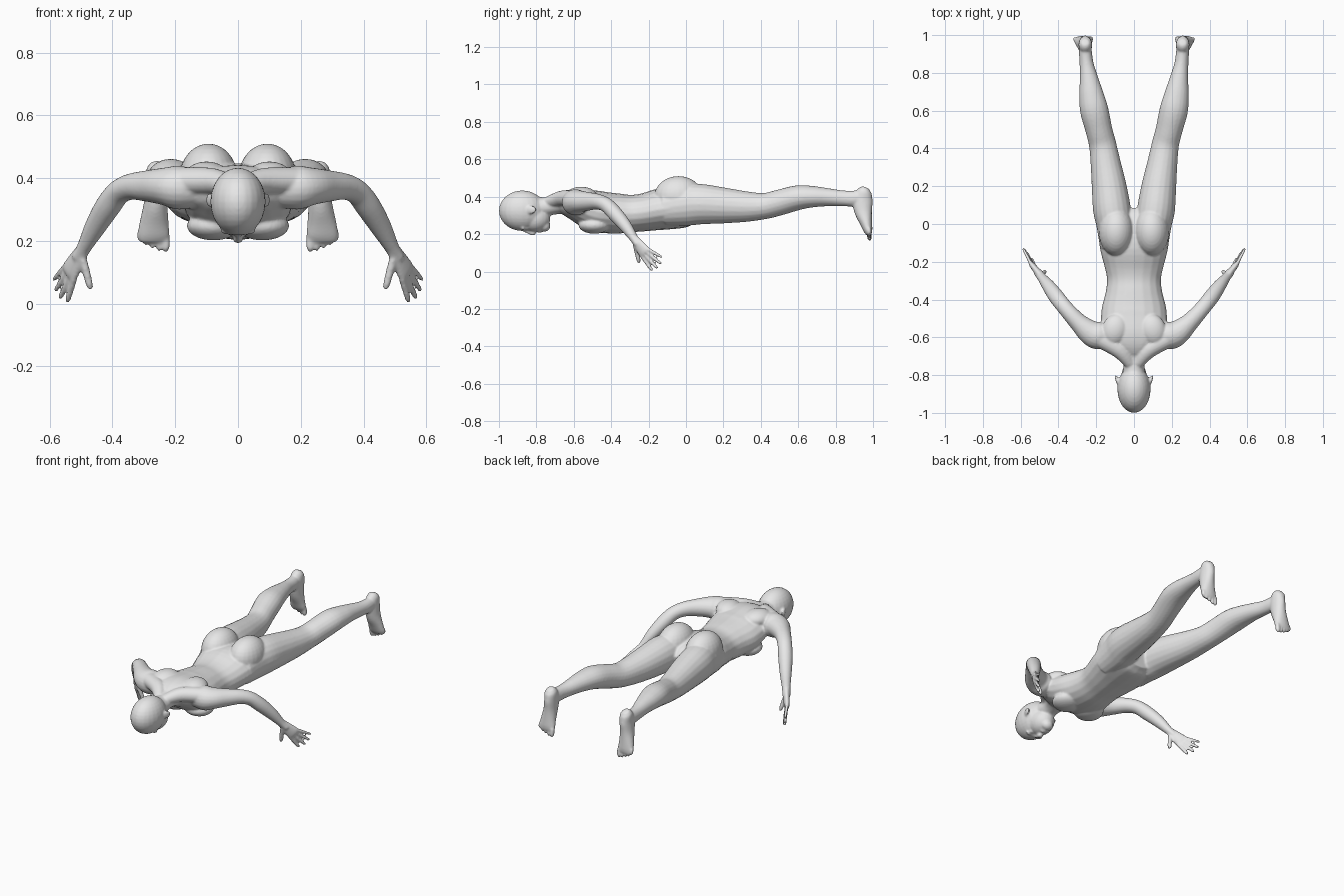
import bpy, bmesh, math
from mathutils import Vector, Matrix

grey = bpy.data.materials.new("plain_grey")
grey.diffuse_color = (0.8, 0.8, 0.8, 1)
bm = bmesh.new()
SIDES = 20


def spline(rows, steps=4):
    """Catmull-Rom interpolation of (x, y, z, half_width, half_depth) rows."""
    out = []
    n = len(rows)
    for i in range(n - 1):
        p = [rows[max(i - 1, 0)], rows[i], rows[i + 1], rows[min(i + 2, n - 1)]]
        for k in range(steps):
            t = k / steps
            out.append([0.5 * (2 * b + (c - a) * t + (2 * a - 5 * b + 4 * c - d) * t * t
                               + (3 * b - a - 3 * c + d) * t ** 3) for a, b, c, d in zip(*p)])
    out.append(list(rows[-1]))
    return out


def loft(rows, up=(0, 0, 1), s=1):
    """Closed tube of elliptical sections; s = -1 gives the mirrored side."""
    rows = spline(rows)
    pts = [Vector((r[0] * s, r[1], r[2])) for r in rows]
    up = Vector((up[0] * s, up[1], up[2]))
    rings = []
    for i, r in enumerate(rows):
        tan = (pts[min(i + 1, len(pts) - 1)] - pts[max(i - 1, 0)]).normalized()
        side = tan.cross(up).normalized()
        top = side.cross(tan)
        rings.append([bm.verts.new(pts[i] + side * r[3] * math.cos(a) + top * r[4] * math.sin(a))
                      for a in (2 * math.pi * k / SIDES for k in range(SIDES))])
    faces = [bm.faces.new(rings[0]), bm.faces.new(rings[-1])]
    for a, b in zip(rings, rings[1:]):
        for k in range(SIDES):
            j = (k + 1) % SIDES
            faces.append(bm.faces.new((a[k], a[j], b[j], b[k])))
    bmesh.ops.recalc_face_normals(bm, faces=faces)


def blob(center, radii, rot_z=0, s=1):
    """Ellipsoid mass."""
    m = (Matrix.Translation((center[0] * s, center[1], center[2]))
         @ Matrix.Rotation(rot_z * s, 4, 'Z') @ Matrix.Diagonal((*radii, 1)))
    bmesh.ops.create_uvsphere(bm, u_segments=24, v_segments=16, radius=1, matrix=m)


def finger(base, tip, r, up, s):
    """Tapered digit with a rounded end."""
    base, tip = Vector(base), Vector(tip)
    d = (tip - base).normalized()
    stations = [(base, r), (base.lerp(tip, 0.5), r), (tip - d * r, r * 0.85), (tip, r * 0.3)]
    loft([(*p, q, q) for p, q in stations], up, s)


# Torso, shoulders to hips
loft([(0, y, z, a, b) for y, z, a, b in (
    (-.69, .365, .06, .045), (-.64, .365, .15, .07), (-.58, .355, .175, .09),
    (-.50, .328, .175, .108), (-.44, .316, .17, .110), (-.36, .31, .15, .107),
    (-.29, .31, .143, .100), (-.22, .317, .158, .102), (-.12, .335, .182, .112),
    (-.03, .335, .185, .105), (.03, .33, .165, .09), (.07, .32, .09, .06))])

# Neck and head
loft([(0, -.84, .345, .055, .06), (0, -.76, .345, .056, .052),
      (0, -.71, .352, .060, .048), (0, -.66, .36, .09, .055), (0, -.60, .36, .11, .07)])
blob((0, -.875, .325), (.088, .125, .108))
blob((0, -.81, .285), (.068, .085, .073))
blob((0, -.757, .245), (.036, .032, .032))
# Nose and lips
loft([(0, -.865, .222, .008, .010), (0, -.84, .212, .010, .012),
      (0, -.818, .205, .017, .013), (0, -.808, .21, .010, .008)])
blob((0, -.787, .216), (.022, .006, .010))
blob((0, -.775, .217), (.019, .006, .010))

for s in (1, -1):
    # Ear, brow and eye
    blob((.088, -.83, .33), (.009, .033, .022), -.35, s)
    blob((.032, -.872, .232), (.024, .010, .012), 0, s)
    blob((.032, -.852, .232), (.015, .009, .009), 0, s)

    # Trapezius, shoulder blade, chest and buttock
    loft([(.02, -.74, .37, .03, .03), (.08, -.665, .39, .045, .042),
          (.19, -.60, .39, .05, .045)], s=s)
    blob((.10, -.56, .405), (.07, .085, .048), .3, s)
    blob((.078, -.49, .248), (.085, .085, .046), 0, s)
    blob((.094, -.04, .40), (.093, .13, .11), 0, s)

    # Arm
    loft([(.13, -.59, .365, .06, .06), (.19, -.59, .37, .074, .070),
          (.235, -.572, .374, .066, .060), (.29, -.525, .375, .050, .050),
          (.34, -.472, .373, .043, .042), (.38, -.425, .355, .041, .039),
          (.415, -.38, .31, .041, .040), (.455, -.325, .245, .034, .034),
          (.49, -.28, .18, .024, .023), (.51, -.255, .145, .024, .018)], s=s)

    # Hand: palm, four fingers and thumb
    d = Vector((.42, .55, -.72))
    w = Vector((.47, .53, .68)).normalized()
    n = w.cross(d)
    palm = Vector((.538, -.218, .098))
    loft([(.49, -.28, .18, .022, .019), (.513, -.25, .14, .032, .018),
          (*(palm - d * .012), .038, .016), (*(palm + d * .006), .033, .011)], n, s)
    tips = ((.545, -.18, .004), (.568, -.152, .016), (.583, -.132, .040), (.588, -.127, .075))
    for k, tip in enumerate(tips):
        finger(palm + w * (-.028 + .0187 * k) - d * .008, tip, .0105 - .0006 * k, n, s)
    finger((.494, -.272, .142), (.469, -.25, .044), .0125, n, s)

    # Leg, hip to heel
    loft([(.10, -.12, .34, .08, .095), (.105, 0, .355, .095, .11),
          (.117, .08, .36, .100, .108), (.132, .2, .353, .092, .096),
          (.15, .32, .347, .080, .082), (.166, .42, .35, .072, .070),
          (.186, .5, .369, .071, .069), (.21, .6, .395, .075, .066),
          (.225, .68, .40, .066, .057), (.237, .76, .397, .051, .048),
          (.25, .84, .391, .038, .042), (.257, .91, .39, .034, .043),
          (.259, .955, .398, .030, .042)], s=s)

    # Foot, heel to ball
    loft([(.258, .962, .449, .018, .018), (.258, .954, .428, .034, .040),
          (.258, .944, .38, .036, .054), (.262, .948, .32, .038, .047),
          (.267, .963, .26, .046, .033), (.269, .973, .22, .051, .024),
          (.269, .979, .198, .046, .015)], (0, 1, 0), s)
    # Toes, large on the inside
    for k in range(5):
        r = .0135 if k == 0 else .0105 - .0005 * k
        x = .230 + .0205 * k
        finger((x, .978, .215 + .004 * k), (x + .001 * k, .983, .163 + .0015 * k + .002 * k * k),
               r, (0, 1, 0), s)

mesh = bpy.data.meshes.new("body")
bm.to_mesh(mesh)
bm.free()
mesh.materials.append(grey)
body = bpy.data.objects.new("body", mesh)
bpy.context.collection.objects.link(body)
bpy.context.view_layer.objects.active = body
body.select_set(True)

# Fuse the masses into one skin and soften the joins
fuse = body.modifiers.new("fuse", 'REMESH')
fuse.mode = 'VOXEL'
fuse.voxel_size = 0.006
fuse.use_smooth_shade = True
soften = body.modifiers.new("soften", 'SMOOTH')
soften.factor = 0.5
soften.iterations = 4
for name in ("fuse", "soften"):
    bpy.ops.object.modifier_apply(modifier=name)
bpy.ops.object.shade_smooth_by_angle(angle=math.radians(60))
